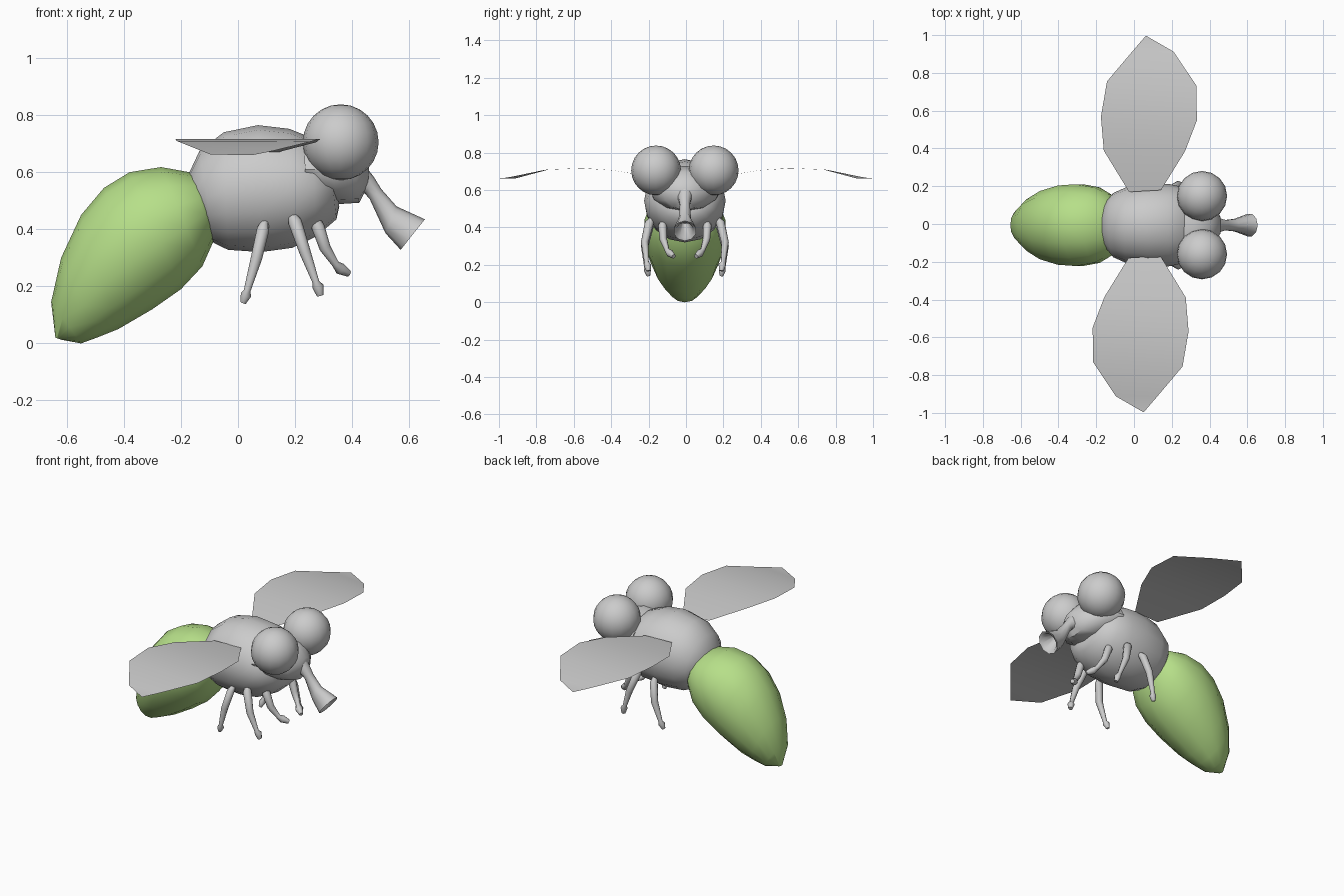
import bpy
import bmesh
from math import cos, sin, pi, radians
from mathutils import Vector

cube = bpy.data.objects.get("Cube")
if cube:
    bpy.data.objects.remove(cube, do_unlink=True)

MID = -0.006  # centre line of the body


def material(name, color):
    mat = bpy.data.materials.new(name)
    mat.use_nodes = True
    mat.diffuse_color = (*color, 1)
    bsdf = next(n for n in mat.node_tree.nodes if n.type == 'BSDF_PRINCIPLED')
    bsdf.inputs["Base Color"].default_value = (*color, 1)
    return mat


GREY = material("body grey", (0.6, 0.6, 0.6))
GREEN = material("abdomen green", (0.47, 0.74, 0.25))


def finish(bm, name, mat, smooth_angle=50):
    mesh = bpy.data.meshes.new(name)
    bm.to_mesh(mesh)
    bm.free()
    mesh.materials.append(mat)
    obj = bpy.data.objects.new(name, mesh)
    bpy.context.collection.objects.link(obj)
    bpy.ops.object.select_all(action='DESELECT')
    obj.select_set(True)
    bpy.context.view_layer.objects.active = obj
    bpy.ops.object.shade_smooth_by_angle(angle=radians(smooth_angle))
    return obj


def skin(name, rings, mat, smooth_angle=50):
    """Join successive rings of points and cap both ends."""
    bm = bmesh.new()
    loops = [[bm.verts.new(p) for p in ring] for ring in rings]
    n = len(loops[0])
    for a, b in zip(loops, loops[1:]):
        for i in range(n):
            j = (i + 1) % n
            bm.faces.new((a[i], a[j], b[j], b[i]))
    bm.faces.new(loops[0][::-1])
    bm.faces.new(loops[-1])
    bmesh.ops.recalc_face_normals(bm, faces=bm.faces)
    return finish(bm, name, mat, smooth_angle)


def body_part(name, sections, mat, sides=16, smooth_angle=50):
    """Each section: top x, top z, bottom x, bottom z, half width."""
    rings = []
    for tx, tz, bx, bz, w in sections:
        top, low = Vector((tx, MID, tz)), Vector((bx, MID, bz))
        mid, up = (top + low) / 2, (top - low) / 2
        rings.append([mid + up * cos(2 * pi * i / sides)
                      + Vector((0, w * sin(2 * pi * i / sides), 0))
                      for i in range(sides)])
    return skin(name, rings, mat, smooth_angle)


def tube(name, path, mat, sides=8):
    """Each path point: x, y, z, radius."""
    pts = [Vector(p[:3]) for p in path]
    rings = []
    for i, p in enumerate(pts):
        axis = (pts[min(i + 1, len(pts) - 1)] - pts[max(i - 1, 0)]).normalized()
        u = axis.cross(Vector((0, 1, 0))).normalized()
        v = axis.cross(u)
        r = path[i][3]
        rings.append([p + (u * cos(2 * pi * k / sides) + v * sin(2 * pi * k / sides)) * r
                      for k in range(sides)])
    return skin(name, rings, mat)


# Abdomen, drooping to a pointed tail
body_part("abdomen", [
    (-0.10, 0.56, -0.07, 0.43, 0.10),
    (-0.17, 0.60, -0.085, 0.36, 0.165),
    (-0.27, 0.618, -0.125, 0.27, 0.205),
    (-0.38, 0.60, -0.20, 0.19, 0.222),
    (-0.47, 0.545, -0.30, 0.12, 0.215),
    (-0.55, 0.45, -0.42, 0.05, 0.185),
    (-0.62, 0.30, -0.49, 0.022, 0.14),
    (-0.655, 0.145, -0.55, 0.0, 0.085),
    (-0.64, 0.02, -0.62, 0.013, 0.015),
], GREEN, sides=14)

# Rounded thorax
body_part("thorax", [
    (-0.178, 0.56, -0.155, 0.46, 0.075),
    (-0.17, 0.60, -0.11, 0.39, 0.13),
    (-0.135, 0.675, -0.085, 0.352, 0.17),
    (-0.05, 0.74, -0.035, 0.328, 0.20),
    (0.07, 0.765, 0.08, 0.32, 0.218),
    (0.18, 0.752, 0.19, 0.335, 0.218),
    (0.26, 0.72, 0.275, 0.375, 0.20),
    (0.32, 0.66, 0.345, 0.435, 0.15),
    (0.34, 0.60, 0.355, 0.48, 0.08),
], GREY)

# Wide head wedge between and below the eyes
body_part("head", [
    (0.23, 0.70, 0.24, 0.52, 0.20),
    (0.31, 0.73, 0.35, 0.488, 0.19),
    (0.40, 0.70, 0.425, 0.493, 0.12),
    (0.46, 0.63, 0.455, 0.55, 0.045),
], GREY, sides=12)

# Bent snout with a hollow flared mouth
body_part("snout", [
    (0.44, 0.63, 0.40, 0.52, 0.05),
    (0.475, 0.585, 0.445, 0.525, 0.035),
    (0.503, 0.54, 0.462, 0.505, 0.028),
    (0.556, 0.48, 0.517, 0.386, 0.035),
    (0.655, 0.435, 0.57, 0.328, 0.062),
    (0.638, 0.426, 0.572, 0.345, 0.046),
    (0.57, 0.45, 0.545, 0.42, 0.015),
], GREY, sides=10)

# Legs: path and radius, mirrored across the body
LEGS = {
    "rear_leg": [(0.095, 0.165, 0.43, 0.012), (0.088, 0.19, 0.40, 0.022),
                 (0.065, 0.215, 0.30, 0.020), (0.032, 0.205, 0.185, 0.012),
                 (0.028, 0.20, 0.17, 0.019), (0.018, 0.195, 0.142, 0.010)],
    "middle_leg": [(0.185, 0.16, 0.46, 0.012), (0.20, 0.19, 0.425, 0.024),
                   (0.235, 0.215, 0.32, 0.020), (0.273, 0.205, 0.215, 0.012),
                   (0.28, 0.20, 0.20, 0.020), (0.288, 0.195, 0.168, 0.012)],
    "front_leg": [(0.265, 0.11, 0.45, 0.012), (0.28, 0.12, 0.41, 0.023),
                  (0.305, 0.115, 0.335, 0.020), (0.342, 0.095, 0.278, 0.013),
                  (0.358, 0.08, 0.262, 0.021), (0.388, 0.06, 0.245, 0.012)],
}
for side, label in ((1, "left"), (-1, "right")):
    for leg, path in LEGS.items():
        tube(f"{label}_{leg}", [(x, MID + side * y, z, r) for x, y, z, r in path], GREY)

    # Big round eyes
    bm = bmesh.new()
    bmesh.ops.create_uvsphere(bm, u_segments=16, v_segments=12, radius=0.133)
    bmesh.ops.translate(bm, verts=bm.verts, vec=(0.36, MID + side * 0.154, 0.705))
    finish(bm, f"{label}_eye", GREY)

    # Thin arched wings, each a half turn of the other
    bm = bmesh.new()
    rows = [(0.143, 0.18, 0.67, -0.026, 0.17, 0.67),
            (0.27, 0.386, 0.705, -0.16, 0.39, 0.705),
            (0.333, 0.55, 0.717, -0.175, 0.57, 0.717),
            (0.33, 0.735, 0.71, -0.143, 0.757, 0.708),
            (0.21, 0.915, 0.662, -0.01, 0.915, 0.675)]
    hinge = 0.057

    def corner(x, y, z):
        return bm.verts.new((hinge + side * (x - hinge), side * y * 0.997, z))

    pairs = [(corner(*r[:3]), corner(*r[3:])) for r in rows]
    for (a, b), (c, d) in zip(pairs, pairs[1:]):
        bm.faces.new((a, c, d, b))
    bm.faces.new((pairs[-1][0], corner(0.063, 1.0, 0.66), pairs[-1][1]))
    finish(bm, f"{label}_wing", GREY)
